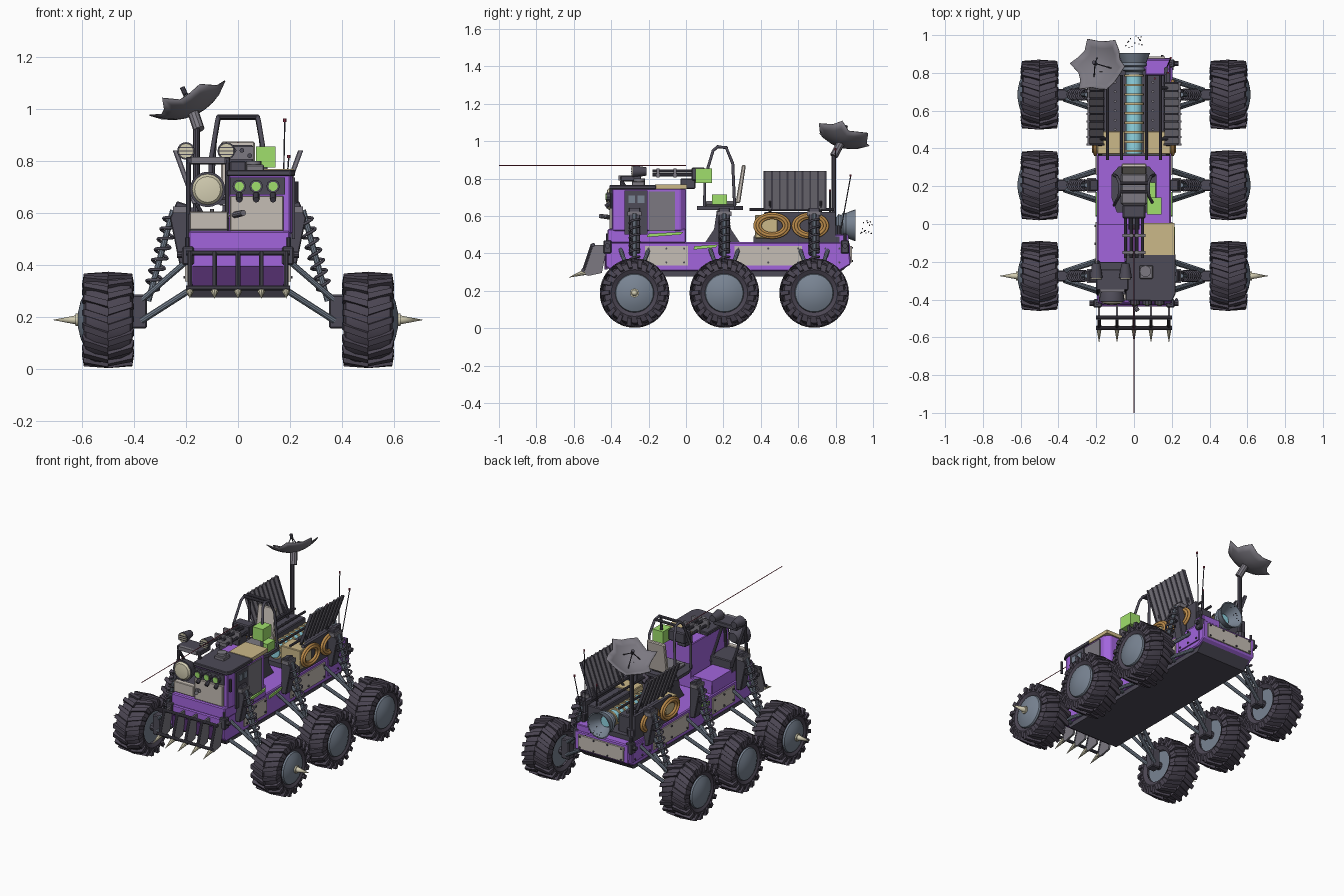
import bpy, bmesh, random
from math import sin, cos, pi, radians
from mathutils import Vector

if "Cube" in bpy.data.objects:
    bpy.data.objects.remove(bpy.data.objects["Cube"])
random.seed(4)

def mat(name, *c):
    m = bpy.data.materials.new(name)
    m.diffuse_color = (*c, 1)
    m.use_nodes = True
    m.node_tree.nodes["Principled BSDF"].inputs["Base Color"].default_value = m.diffuse_color
    return m
PURPLE, DEEP = mat("purple_paint", .36, .13, .72), mat("deep_purple", .09, .03, .16)
DARK, TYRE = mat("dark_metal", .075, .07, .095), mat("rubber", .07, .06, .085)
PLATE, TAN = mat("bare_plate", .56, .51, .46), mat("tan_plate", .6, .48, .25)
GREEN, CYAN = mat("green", .35, .74, .15), mat("cyan_glow", .28, .66, .76)
STEEL, GREY = mat("blue_steel", .19, .23, .29), mat("mid_grey", .2, .19, .22)
COPPER, CREAM, RED = mat("copper", .5, .26, .07), mat("cream", .66, .62, .45), mat("red", .35, .04, .08)

def finish(name, bm, m, bevel=0, smooth=False):
    bmesh.ops.remove_doubles(bm, verts=bm.verts, dist=1e-5)
    bmesh.ops.recalc_face_normals(bm, faces=bm.faces)
    if smooth:
        for f in bm.faces: f.smooth = True
        for e in bm.edges:
            if len(e.link_faces) == 2 and e.calc_face_angle() > radians(35): e.smooth = False
    me = bpy.data.meshes.new(name)
    bm.to_mesh(me); bm.free()
    me.materials.append(m)
    ob = bpy.data.objects.new(name, me)
    bpy.context.collection.objects.link(ob)
    if bevel:
        b = ob.modifiers.new("bevel", 'BEVEL'); b.width = bevel; b.segments = 1
    return ob

def prism(name, pts, axis, a, b, m, bevel=0):
    """Extrude a 2D outline along an axis from a to b."""
    put = {'x': lambda p, t: (t, *p), 'y': lambda p, t: (p[0], t, p[1]), 'z': lambda p, t: (*p, t)}[axis]
    bm = bmesh.new()
    lo, hi = [[bm.verts.new(put(p, t)) for p in pts] for t in (a, b)]
    bm.faces.new(lo); bm.faces.new(hi)
    for i in range(len(pts)):
        j = (i + 1) % len(pts)
        bm.faces.new((lo[i], lo[j], hi[j], hi[i]))
    return finish(name, bm, m, bevel)

def box(name, x0, x1, y0, y1, z0, z1, m, bevel=0):
    return prism(name, [(x0, y0), (x1, y0), (x1, y1), (x0, y1)], 'z', z0, z1, m, bevel)

def lathe(name, prof, origin, axis, m, n=24):
    """Spin (distance, radius) points about an axis."""
    q = Vector(axis).to_track_quat('Z', 'Y')
    bm = bmesh.new()
    rings = [[bm.verts.new(Vector(origin) + q @ Vector((r * cos(2*pi*i/n), r * sin(2*pi*i/n), d)))
              for i in range(n)] for d, r in prof]
    for A, B in zip(rings, rings[1:]):
        for i in range(n):
            bm.faces.new((A[i], A[(i+1) % n], B[(i+1) % n], B[i]))
    return finish(name, bm, m, smooth=n > 8)

def rod(name, a, b, r, m, r2=None, n=10):
    d = Vector(b) - Vector(a)
    return lathe(name, [(0, 0), (0, r), (d.length, r if r2 is None else r2), (d.length, 0)], a, d, m, n)

def tube(name, pts, r, m, cyclic=False):
    cu = bpy.data.curves.new(name, 'CURVE')
    cu.dimensions = '3D'; cu.bevel_depth = r; cu.bevel_resolution = 1; cu.use_fill_caps = True
    s = cu.splines.new('POLY'); s.points.add(len(pts) - 1); s.use_cyclic_u = cyclic
    for p, c in zip(s.points, pts): p.co = (*c, 1)
    cu.materials.append(m)
    ob = bpy.data.objects.new(name, cu)
    bpy.context.collection.objects.link(ob)

# Tyre lugs: chevron of bent blocks, built once and shared
bm = bmesh.new()
for side in (-1, 1):
    for k in range(18):
        base, prev = 2*pi*(k + (.5 if side > 0 else 0))/18, None
        for xi, ri, xo, ro, off in ((0, .158, 0, .186, 0), (.075, .152, .093, .179, -.17), (.08, .12, .1, .138, -.2)):
            sec = [bm.verts.new((side*x, r*cos(base+off+w), r*sin(base+off+w)))
                   for x, r, w in ((xi, ri, -.085), (xi, ri, .085), (xo, ro, .07), (xo, ro, -.07))]
            if prev:
                for i in range(4):
                    bm.faces.new((prev[i], prev[(i+1) % 4], sec[(i+1) % 4], sec[i]))
            else: bm.faces.new(sec)
            prev = sec
        bm.faces.new(prev)
lugs = finish("tyre_lugs", bm, TYRE)
lug_mesh = lugs.data
bpy.data.objects.remove(lugs)

# Wheels and suspension
WY = (-.275, .205, .685)
for s in (-1, 1):
    for wy in WY:
        c = (s*.5, wy, .188)
        lathe("tyre", [(-.08, .1), (-.094, .125), (-.085, .16), (-.05, .17), (.05, .17), (.085, .16),
                       (.094, .125), (.08, .1)], c, (s, 0, 0), TYRE, 36)
        o = bpy.data.objects.new("tyre_lugs", lug_mesh); o.location = c
        bpy.context.collection.objects.link(o)
        lathe("hub_cap", [(-.07, 0), (-.07, .1), (.082, .104), (.092, .1), (.106, .07), (.115, .03), (.117, 0)],
              c, (s, 0, 0), STEEL, 28)
        if wy < 0:
            lathe("hub_spike", [(.1, 0), (.1, .024), (.125, .024), (.125, .017), (.214, 0)], c, (s, 0, 0), CREAM, 12)
        box("knuckle", s*.35, s*.41, wy-.03, wy+.03, .155, .285, DARK, .006)
        for t in (-1, 1):
            rod("upper_arm", (s*.19, wy+t*.075, .42), (s*.37, wy+t*.02, .265), .011, STEEL)
            rod("lower_arm", (s*.19, wy+t*.085, .3), (s*.37, wy+t*.025, .185), .012, STEEL)
        rod("axle", (s*.37, wy, .19), (s*.45, wy, .19), .025, DARK)
        prism("spring_tower", [(s*.19, .4), (s*.225, .4), (s*.262, .58), (s*.235, .645), (s*.19, .63)],
              'y', wy-.03, wy+.03, DARK, .004)
        box("tower_cap", s*.2, s*.25, wy-.038, wy+.038, .6, .625, GREY)
        a, b = Vector((s*.25, wy, .61)), Vector((s*.345, wy, .26))
        rod("damper", a, b, .012, STEEL)
        q = (b-a).to_track_quat('Z', 'Y')
        tube("coil_spring", [a.lerp(b, .08+.8*i/84) + q @ Vector((.027*cos(i*pi/6), .027*sin(i*pi/6), 0))
                             for i in range(85)], .006, DARK)

# Hull
prism("belly", [(-.41, .33), (-.38, .275), (.8, .275), (.86, .33)], 'x', -.18, .18, DARK)
prism("hull", [(-.43, .33), (-.4, .305), (.82, .305), (.88, .34), (.875, .46), (-.43, .46)], 'x', -.195, .195, PURPLE, .006)
box("nose_panel", -.175, .175, -.437, -.42, .315, .395, DEEP)
box("rear_plate", -.165, .165, .87, .888, .35, .44, PLATE)
for s in (-1, 1):
    for y0, y1, m in ((-.22, .01, PLATE), (.26, .62, PLATE), (.65, .84, PURPLE)):
        x = s*.195
        box("side_plate", x, x+s*.008, y0, y1, .335, .44, m)
        for y in (y0+.02, (y0+y1)/2, y1-.02):
            for z in (.352, .425): rod("rivet", (x, y, z), (x+s*.014, y, z), .006, DARK, n=6)
    prism("green_stripe", [(.04, .42), (.16, .432), (.17, .447), (.045, .438)], 'x', s*.19, s*.204, GREEN)
    for y in (-.42, .85):
        box("corner_bracket", s*.17, s*.215, y-.022, y+.022, .4, .47, DARK, .005)
        rod("corner_pin", (s*.2, y, .44), (s*.235, y, .44), .014, DARK)
        rod("corner_lamp", (s*.195, y, .43), (s*.195, y, .505), .008, DARK)
for x in (-.15, -.05, .05, .15):
    for z in (.36, .43): rod("rear_rivet", (x, .886, z), (x, .894, z), .006, DARK, n=6)

# Front grille with digging tines
for x in (-.185, -.09, 0, .09, .185):
    prism("tine_plate", [(-.42, .445), (-.5, .445), (-.56, .29), (-.52, .28), (-.45, .295)], 'x', x-.006, x+.006, GREY)
    rod("tine_post", (x, -.5, .45), (x, -.555, .285), .009, DARK)
    rod("tine_spike", (x, -.54, .3), (x, -.63, .27), .016, CREAM, 0, 8)
for y, z in ((-.495, .445), (-.55, .31)):
    rod("grille_bar", (-.2, y, z), (.2, y, z), .01, DARK)

# Engine cowl, low left box, front plates
prism("cowl_skirt", [(-.19, -.42), (.2, -.42), (.205, .0), (-.19, .0)], 'z', .455, .53, PURPLE, .006)
prism("engine_cowl", [(-.035, -.395), (.2, -.395), (.21, -.36), (.21, -.03), (.18, .0), (-.035, .0)], 'z', .52, .745, PURPLE, .004)
prism("hood", [(-.045, -.405), (.2, -.41), (.22, -.37), (.22, -.16), (-.045, -.16)], 'z', .742, .765, DARK, .004)
box("hood_rear", .05, .215, -.165, .005, .745, .768, TAN)
box("low_front_box", -.19, -.035, -.38, -.2, .52, .6, DARK, .005)
box("left_step", -.19, -.05, -.2, .0, .52, .545, PURPLE)
box("front_plate_right", -.03, .175, -.41, -.39, .53, .665, PLATE, .003)
box("front_plate_left", -.185, -.04, -.405, -.37, .535, .605, PLATE, .003)
box("lamp_bar", -.03, .18, -.405, -.39, .67, .735, DARK)
for x in (.005, .07, .135):
    rod("small_lamp", (x, -.4, .702), (x, -.425, .702), .026, DARK)
    rod("small_lens", (x, -.42, .702), (x, -.43, .702), .018, GREEN)
    rod("exhaust_stub", (x, -.4, .67), (x, -.43, .65), .012, DARK)
box("hood_hatch", .03, .1, -.29, -.22, .76, .785, GREY, .004)
rod("hood_cap", (.06, -.25, .76), (.06, -.25, .80), .03, GREY, n=16)
box("cowl_grey_panel", .208, .218, -.2, -.06, .52, .73, GREY)
box("cowl_dark_panel", .208, .22, -.33, -.205, .5, .735, DARK)
for y in (-.29, -.24): box("cowl_gauge", .218, .226, y-.018, y+.018, .67, .71, STEEL)
prism("cowl_stripe", [(-.21, .487), (-.03, .5), (-.015, .515), (-.2, .505)], 'x', .2, .216, GREEN)
rod("side_handle", (.225, -.4, .64), (.225, -.4, .72), .008, DARK)

# Headlight frame
for x in (-.19, -.04):
    rod("lamp_post", (x, -.37, .46), (x, -.34, .81), .01, DARK)
    rod("lamp_brace", (x, -.34, .78), (x, -.2, .56), .009, DARK)
box("lamp_shelf", -.2, -.03, -.35, -.24, .785, .815, DARK, .004)
box("lamp_shelf_panel", -.18, -.05, -.36, -.34, .79, .815, GREY)
lathe("headlight_body", [(0, 0), (0, .03), (.05, .062), (.09, .068), (.09, 0)], (-.117, -.32, .69), (0, -1, 0), DARK)
lathe("headlight_lens", [(0, .06), (.012, .05), (.02, 0)], (-.117, -.409, .69), (0, -1, 0), CREAM, 16)
for x in (-.2, -.045):
    rod("spot_stem", (x*.95, -.25, .8), (x, -.25, .84), .01, DARK)
    rod("spot_body", (x, -.21, .838), (x, -.285, .838), .022, DARK, .034, 16)
    rod("spot_lens", (x, -.283, .838), (x, -.291, .838), .029, CREAM, n=16)
    for z in (.825, .838, .851): box("spot_guard", x-.03, x+.03, -.295, -.289, z-.002, z+.002, DARK)
for i in range(2): rod("cowl_nozzle", (-.04, -.36, .585), (.02, -.46+i*.03, .6), .012-.003*i, GREY)

# Gun with beam
box("gun_mount", -.03, .03, -.03, .05, .745, .8, DARK, .004)
box("gun_body", -.06, .06, .03, .1, .79, .86, DARK, .006)
for x in (-.045, -.015, .015, .045):
    rod("gun_barrel", (x, .04, .82+.02*(abs(x) < .02)), (x, -.18, .82+.02*(abs(x) < .02)), .009, DARK)
for y in (-.15, -.06): box("barrel_clamp", -.06, .06, y-.008, y+.008, .805, .855, GREY)
rod("sight_beam", (0, .0, .87), (0, -1, .87), .0022, RED, n=6)
box("ammo_box", .07, .145, .05, .14, .775, .855, GREEN)
box("green_box", .07, .115, .14, .22, .66, .715, GREEN)

# Seat and roll cage
prism("seat_pedestal", [(.1, .455), (.29, .455), (.24, .53), (.225, .63), (.165, .63), (.15, .53)], 'x', -.06, .06, DARK)
prism("seat_base", [(-.09, .06), (.09, .06), (.12, .14), (.12, .26), (.08, .305), (-.08, .305), (-.12, .26), (-.12, .14)],
      'z', .632, .652, DARK)
box("seat_cushion", -.07, .07, .1, .27, .65, .68, GREY, .01)
prism("seat_back", [(.265, .67), (.29, .67), (.32, .87), (.3, .875)], 'x', -.065, .065, PLATE, .005)
for s in (-1, 1):
    tube("roll_hoop", [(s*.105, .1, .65), (s*.105, .1, .8), (s*.08, .145, .95), (s*.075, .17, .97),
                       (s*.075, .215, .965), (s*.09, .25, .88), (s*.105, .26, .65)], .009, DARK)
for y, z in ((.17, .97), (.215, .965)): rod("roll_bar", (-.075, y, z), (.075, y, z), .009, DARK)

# Reactor bed: glowing tube, hoops, bins, cables, panels
rod("glow_tube", (0, .37, .55), (0, .8, .55), .042, CYAN, n=20)
for i in range(9):
    lathe("tube_ring", [(0, .04), (0, .052), (.012, .052), (.012, .04)], (0, .38+i*.05, .55), (0, 1, 0), TAN, 20)
box("bed_floor", -.19, .19, .36, .82, .455, .49, DARK)
for s in (-1, 1):
    box("side_bin", s*.06, s*.165, .47, .79, .48, .6, DARK, .005)
    box("tan_bin", s*.05, s*.195, .37, .49, .48, .605, TAN, .004)
    for x in (.065, .14): rod("bed_rail", (s*x, .34, .635), (s*x, .79, .635), .008, DARK)
    prism("bed_side", [(.36, .48), (.8, .48), (.8, .62), (.42, .62)], 'x', s*.17, s*.19, DARK)
    for i in range(6): rod("bin_bolt", (s*.1, .5+i*.05, .595), (s*.1, .5+i*.05, .615), .008, GREY, n=6)
    for cy in (.46, .665):
        for r, dx in ((.092, 0), (.078, .008), (.064, 0)):
            tube("cable_coil", [(s*(.205+dx), cy+r*cos(a*pi/14), .548+.68*r*sin(a*pi/14)) for a in range(28)],
                 .0095, COPPER, True)
    def lean(t, o): return (s*(.162+.075*t+o), .635+.205*t)
    prism("panel", [lean(0, 0), lean(0, .008), lean(1, .008), lean(1, 0)], 'y', .415, .75, GREY)
    for i in range(9):
        y = .415+i*.0407
        prism("panel_rib", [lean(0, -.006), lean(0, .014), lean(1, .014), lean(1, -.006)], 'y', y, y+.01, DARK)
    for y in (.45, .72): rod("panel_stay", (s*.14, y, .6), (s*.185, y, .68), .008, DARK)

# Rear nozzle and exhaust specks
lathe("rear_nozzle", [(0, 0), (0, .045), (.02, .045), (.03, .06), (.045, .055), (.055, .07), (.07, .066), (.12, .085),
                      (.12, .078), (.04, .04), (.04, 0)], (0, .785, .55), (0, 1, 0), STEEL)
rod("nozzle_core", (0, .8, .55), (0, .835, .55), .036, CYAN)
bm = bmesh.new()
for i in range(14):
    v = bmesh.ops.create_icosphere(bm, subdivisions=1, radius=.004)['verts']
    bmesh.ops.translate(bm, verts=v, vec=(random.uniform(-.05, .05), .935+.06*i/13, .54+random.uniform(-.04, .04)))
finish("exhaust_specks", bm, DARK)

# Dish mast, torn dish and aerials
rod("mast_foot", (-.16, .79, .455), (-.16, .79, .53), .03, DARK)
rod("mast", (-.16, .79, .46), (-.16, .79, .93), .013, DARK)
D, nrm = Vector((-.172, .825, .985)), Vector((-.38, .28, .88)).normalized()
q = nrm.to_track_quat('Z', 'Y')
rod("mast_head", (-.15, .79, .92), D, .022, GREY)
bm = bmesh.new()
N, rows = 18, []
edge = [(.16 if i % 3 == 0 else .128) + random.uniform(-.014, .012) for i in range(N)]
for k in range(5):
    rows.append([bm.verts.new(D + q @ Vector((e*k/4*cos(2*pi*i/N), e*k/4*sin(2*pi*i/N), 2.6*(e*k/4)**2)))
                 for i, e in enumerate(edge)])
for A, B in zip(rows, rows[1:]):
    for i in range(N): bm.faces.new((A[i], A[(i+1) % N], B[(i+1) % N], B[i]))
dish = finish("dish", bm, GREY, smooth=True)
sm = dish.modifiers.new("thick", 'SOLIDIFY'); sm.thickness = .004
feed = D + nrm*.09
for i in range(3):
    rod("feed_strut", D + q @ Vector((.06*cos(i*2.1), .06*sin(i*2.1), .01)), feed, .003, DARK, n=6)
rod("dish_feed", feed - nrm*.01, feed + nrm*.02, .01, DARK)
box("aerial_box", .06, .19, .79, .87, .455, .5, PURPLE, .004)
for a, b, r in (((.17, .8, .48), (.18, .8, .95), .003), ((.17, .82, .48), (.195, .88, .81), .003), ((.11, .77, .48), (.11, .77, .73), .006)):
    rod("aerial", a, b, r, DARK, n=6)
    rod("aerial_base", a, (a[0], a[1], .55), .012, DARK)
    rod("aerial_tip", b, Vector(b)+Vector((0, 0, .012)), .006, RED, n=6)
